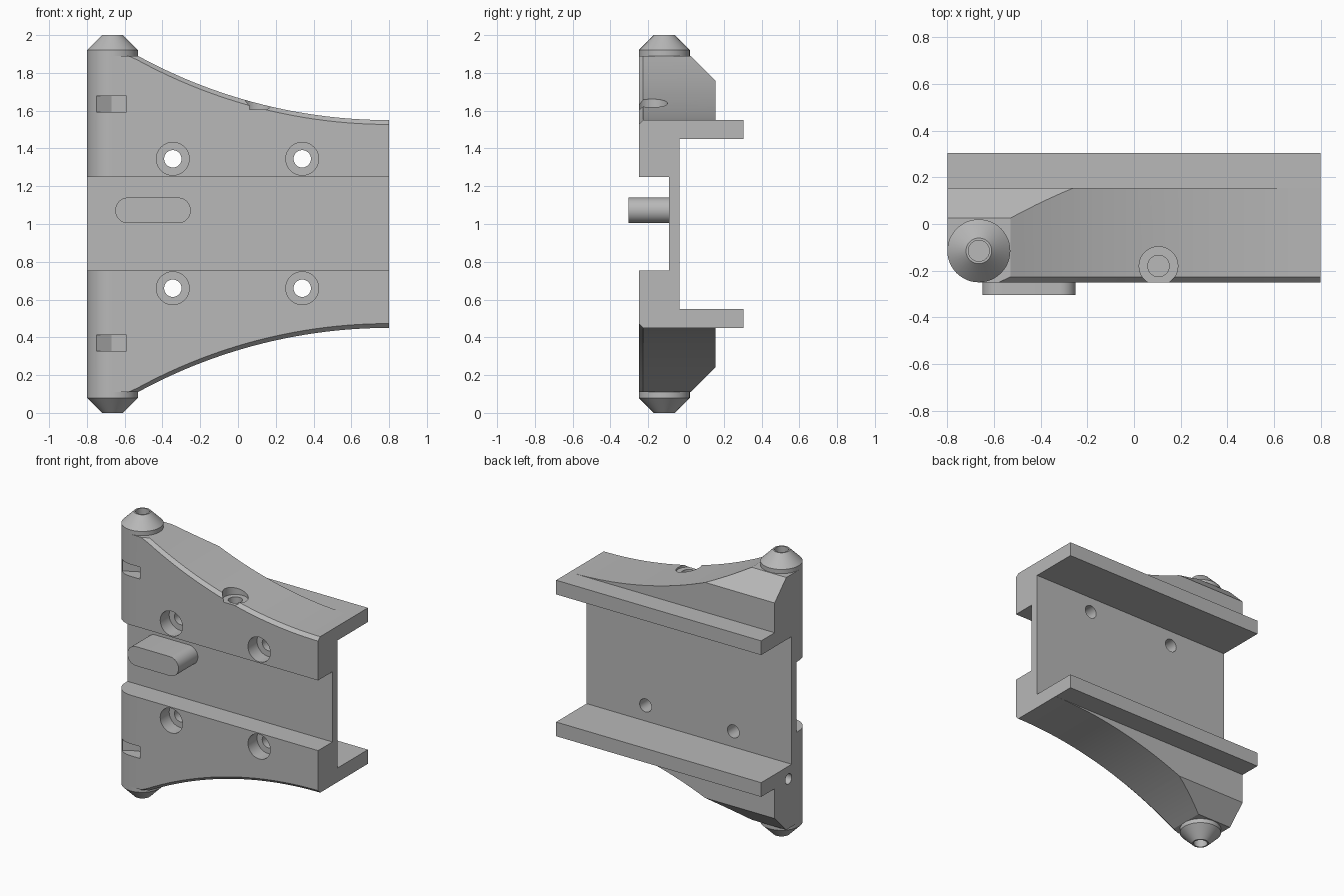
import bpy, bmesh, math
from mathutils import Matrix, Vector

cube = bpy.data.objects.get("Cube")
if cube:
    bpy.data.objects.remove(cube, do_unlink=True)

grey = bpy.data.materials.new("plain grey")
grey.use_nodes = True
grey.diffuse_color = (0.48, 0.48, 0.48, 1)
grey.node_tree.nodes["Principled BSDF"].inputs["Base Color"].default_value = grey.diffuse_color

PIN_X, PIN_Y, PIN_R = -0.665, -0.115, 0.135
SHOULDER_X, SHOULDER_Z = -0.53, 1.89
END_X, END_Z, ARC_R = 0.8, 1.55, 2.771
FRONT, BACK, RAIL_BACK = -0.25, 0.155, 0.305


def make(name, bm):
    bmesh.ops.remove_doubles(bm, verts=bm.verts, dist=1e-5)
    bmesh.ops.recalc_face_normals(bm, faces=bm.faces)
    mesh = bpy.data.meshes.new(name)
    bm.to_mesh(mesh)
    bm.free()
    mesh.materials.append(grey)
    obj = bpy.data.objects.new(name, mesh)
    bpy.context.collection.objects.link(obj)
    return obj


def activate(obj):
    bpy.ops.object.select_all(action='DESELECT')
    obj.select_set(True)
    bpy.context.view_layer.objects.active = obj


def smooth(obj):
    activate(obj)
    bpy.ops.object.shade_smooth_by_angle(angle=math.radians(25))


def cut(target, cutter):
    cutter.hide_render = True
    mod = target.modifiers.new("cut", 'BOOLEAN')
    mod.operation = 'DIFFERENCE'
    mod.solver = 'EXACT'
    mod.object = cutter
    activate(target)
    bpy.ops.object.modifier_apply(modifier=mod.name)
    bpy.data.objects.remove(cutter, do_unlink=True)


def loft(name, rings):
    bm = bmesh.new()
    rows = [[bm.verts.new(p) for p in ring] for ring in rings]
    n = len(rows[0])
    for a, b in zip(rows, rows[1:]):
        for i in range(n):
            j = (i + 1) % n
            bm.faces.new((a[i], a[j], b[j], b[i]))
    bm.faces.new(rows[0])
    bm.faces.new(rows[-1])
    return make(name, bm)


def prism(name, outline, start, end, axis):
    """Extrude a 2D outline along y or z."""
    if axis == 'y':
        return loft(name, [[(u, d, v) for u, v in outline] for d in (start, end)])
    if axis == 'x':
        return loft(name, [[(d, u, v) for u, v in outline] for d in (start, end)])
    return loft(name, [[(u, v, d) for u, v in outline] for d in (start, end)])


def circle(u, v, r, n=40):
    return [(u + r * math.cos(2 * math.pi * i / n), v + r * math.sin(2 * math.pi * i / n))
            for i in range(n)]


# Body: one cross-section in y and z, swept along x
def top_height(x):
    if x <= SHOULDER_X:
        return SHOULDER_Z
    return END_Z + ARC_R - math.sqrt(ARC_R ** 2 - (END_X - x) ** 2)


def section(x):
    z = top_height(x)
    front = FRONT
    if x < PIN_X:
        front = PIN_Y - math.sqrt(max(0, PIN_R ** 2 - (x - PIN_X) ** 2))
    bevel = 0.023 * min(1, max(0, (x + 0.58) / 0.05))
    half = [(-0.09, 1.25), (front, 1.25), (front, z - bevel), (front + bevel, z),
            (min(BACK, 1.915 - z), z), (BACK, min(z, 1.76)), (BACK, END_Z),
            (RAIL_BACK, END_Z), (RAIL_BACK, 1.45), (-0.035, 1.45)]
    return ([(x, y, h) for y, h in half]
            + [(x, y, 2.005 - h if h < 1.6 and y < BACK and h == 1.25 else 2 - h)
               for y, h in reversed(half)])


stations = [PIN_X - PIN_R * math.cos(i * math.pi / 24) for i in range(13)]
stations += [-0.58, SHOULDER_X, -0.258]
stations += [SHOULDER_X + (END_X - SHOULDER_X) * i / 24 for i in range(1, 25)]
body = loft("body", [section(x) for x in sorted(stations)])

# Counterbored screw holes through the web
for x in (-0.345, 0.34):
    for z in (0.66, 1.345):
        cut(body, prism("counterbore", circle(x, z, 0.087), -0.4, -0.15, 'y'))
        cut(body, prism("screw_hole", circle(x, z, 0.046), -0.4, 0.1, 'y'))

# Counterbored hole in the upper curve
cut(body, prism("curve_counterbore", circle(0.105, -0.18, 0.083), 1.605, 1.9, 'z'))
cut(body, prism("curve_hole", circle(0.105, -0.18, 0.046), 1.48, 1.9, 'z'))

# Slanted notches beside the rounded edge
for z in (0.37, 1.635):
    notch = [(-0.75, -0.4), (-0.75, -0.215), (-0.67, -0.165), (-0.59, -0.165), (-0.59, -0.4)]
    cut(body, prism("notch", notch, z - 0.042, z + 0.042, 'z'))

# Blind hole in the side
cut(body, prism("side_hole", circle(0.0, 0.46, 0.036, 24), -0.9, -0.55, 'x'))
smooth(body)

# Pill-shaped locating key
r, key_z = 0.068, 1.072
pill = [(-0.25 - r + r * math.sin(a), key_z + r * math.cos(a))
        for a in [i * math.pi / 16 for i in range(17)]]
pill += [(-0.65 + r - r * math.sin(a), key_z - r * math.cos(a))
         for a in [i * math.pi / 16 for i in range(17)]]
smooth(prism("locating_key", pill, -0.305, -0.085, 'y'))

# Conical pivot ends with a drilled centre
profile = [(0, 1.92), (0.045, 1.92), (0.045, 2.0), (0.055, 2.0),
           (PIN_R, 1.92), (PIN_R, 1.885), (0, 1.885)]
for name, flip in (("upper_pivot", False), ("lower_pivot", True)):
    bm = bmesh.new()
    pts = [bm.verts.new((PIN_X + rad, PIN_Y, 2 - z if flip else z)) for rad, z in profile]
    edges = [bm.edges.new(pair) for pair in zip(pts, pts[1:])]
    bmesh.ops.spin(bm, geom=pts + edges, cent=(PIN_X, PIN_Y, 0), axis=(0, 0, 1),
                   angle=2 * math.pi, steps=48, use_merge=True)
    smooth(make(name, bm))
